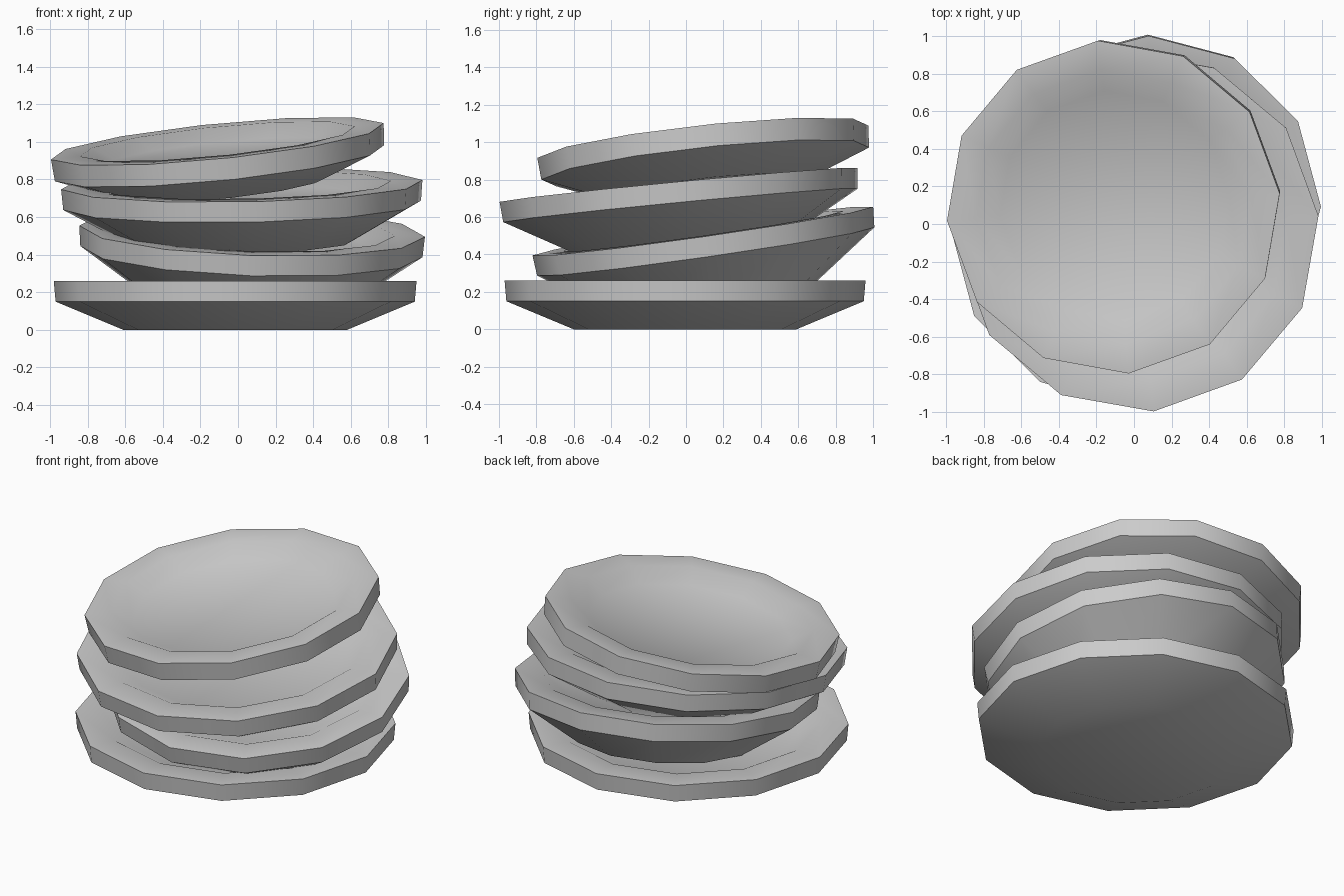
import bpy
import bmesh
import math
from mathutils import Vector

SIDES = 12

if "Cube" in bpy.data.objects:
    bpy.data.objects.remove(bpy.data.objects["Cube"], do_unlink=True)

# Plain glazed grey
grey = bpy.data.materials.new("plate_grey")
grey.use_nodes = True
colour = (0.6, 0.6, 0.6, 1)
grey.diffuse_color = colour
grey.node_tree.nodes["Principled BSDF"].inputs["Base Color"].default_value = colour


def make_plate(name, centre, radius, depth, lip, slope, turn):
    """Lathe a plate whose rim plane passes through centre, tilted by slope."""
    # Rings as (share of radius, height below the rim): base, lip, well, floor
    profile = [(0.617, -depth), (0.99, -lip), (1, 0), (0.825, 0), (0.69, -0.07)]
    bm = bmesh.new()
    rings = []
    for share, z in profile:
        ring = []
        for i in range(SIDES):
            a = math.tau * i / SIDES + math.radians(turn)
            ring.append(bm.verts.new((radius * share * math.cos(a), radius * share * math.sin(a), z)))
        rings.append(ring)
    for low, high in zip(rings, rings[1:]):
        for i in range(SIDES):
            j = (i + 1) % SIDES
            bm.faces.new((low[i], low[j], high[j], high[i]))
    bm.faces.new(reversed(rings[0]))
    bm.faces.new(rings[-1])
    mesh = bpy.data.meshes.new(name)
    bm.to_mesh(mesh)
    bm.free()
    mesh.materials.append(grey)

    plate = bpy.data.objects.new(name, mesh)
    bpy.context.collection.objects.link(plate)
    plate.location = centre
    normal = Vector((-slope[0], -slope[1], 1))
    plate.rotation_euler = Vector((0, 0, 1)).rotation_difference(normal).to_euler()
    bpy.ops.object.select_all(action="DESELECT")
    plate.select_set(True)
    bpy.context.view_layer.objects.active = plate
    bpy.ops.object.shade_smooth_by_angle(angle=math.radians(35))


# The stack, from the table upwards
make_plate("bottom_plate", (-0.015, -0.005, 0.26), 0.965, 0.26, 0.11, (0, 0), 0)
make_plate("deep_plate", (0.075, 0.09, 0.525), 0.92, 0.35, 0.11, (-0.033, 0.143), 0)
make_plate("upper_plate", (0.02, -0.04, 0.772), 0.965, 0.31, 0.11, (0.018, 0.096), 5)
make_plate("top_plate", (-0.11, 0.09, 1.003), 0.893, 0.25, 0.118, (0.101, 0.107), 5)
